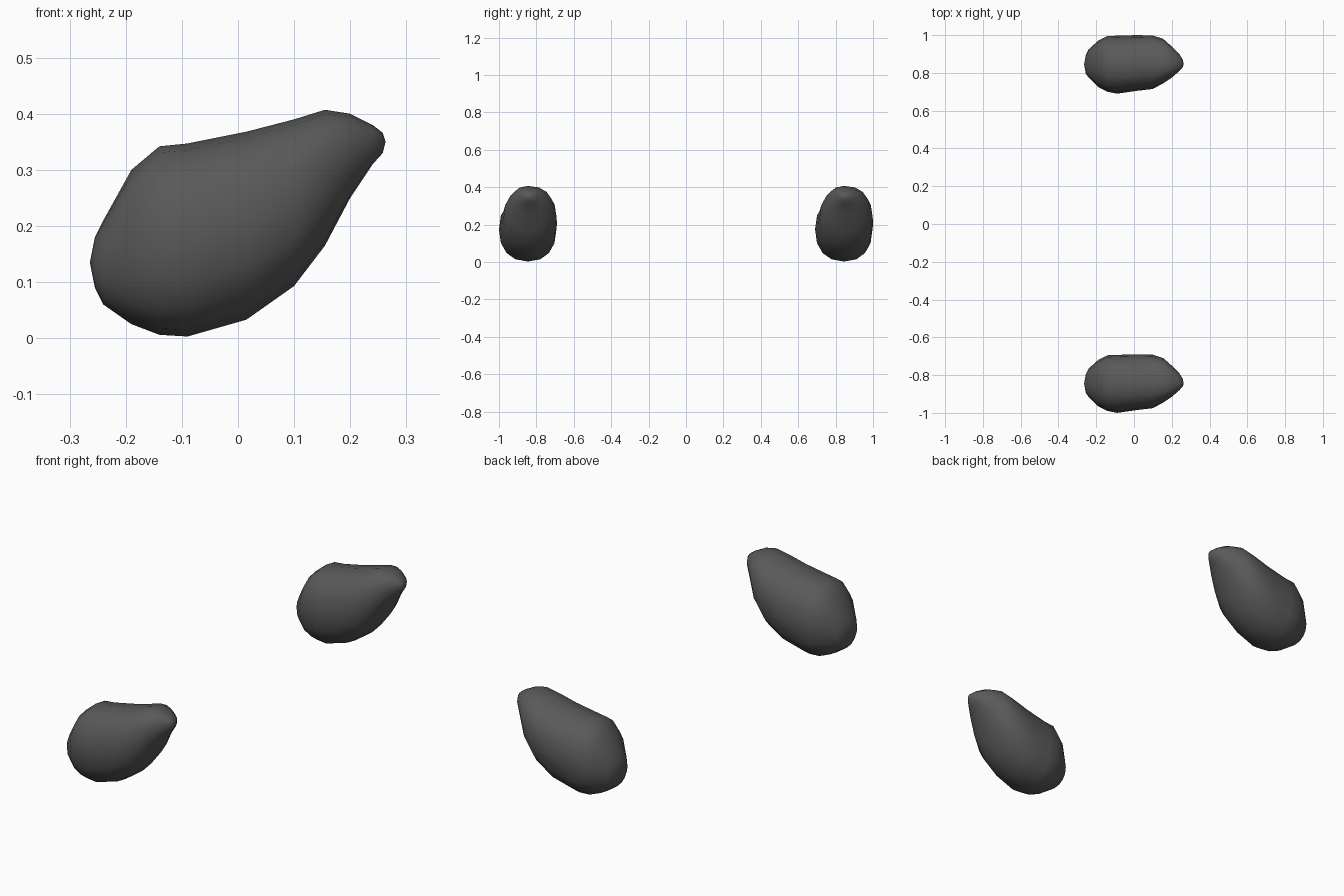
import bpy, bmesh, math

cube = bpy.data.objects.get("Cube")
if cube:
    bpy.data.objects.remove(cube)

# Charcoal stone colour
stone = bpy.data.materials.new("charcoal_stone")
colour = (0.1, 0.1, 0.1, 1)
stone.diffuse_color = colour
stone.use_nodes = True
bsdf = stone.node_tree.nodes["Principled BSDF"]
bsdf.inputs["Base Color"].default_value = colour
bsdf.inputs["Roughness"].default_value = 0.8

# Cross-sections along the stone: x, bottom, top, front depth, back depth
SECTIONS = [
    (-0.255, 0.09, 0.18, -0.05, 0.05),
    (-0.24, 0.06, 0.21, -0.07, 0.08),
    (-0.19, 0.025, 0.30, -0.12, 0.125),
    (-0.14, 0.006, 0.342, -0.145, 0.15),
    (-0.09, 0.003, 0.347, -0.155, 0.152),
    (0.015, 0.033, 0.368, -0.14, 0.155),
    (0.10, 0.093, 0.39, -0.13, 0.153),
    (0.155, 0.165, 0.407, -0.10, 0.135),
    (0.20, 0.25, 0.40, -0.07, 0.095),
    (0.24, 0.31, 0.38, -0.035, 0.055),
    (0.258, 0.33, 0.366, -0.015, 0.025),
]
SIDES = 16


def rounded(v, power=0.88):
    return math.copysign(abs(v) ** power, v)


def make_stone(name, y):
    bm = bmesh.new()
    rings = []
    for x, low, high, front, back in SECTIONS:
        ring = []
        for i in range(SIDES):
            a = math.tau * i / SIDES
            c, s = rounded(math.cos(a)), rounded(math.sin(a))
            depth = c * (back if c > 0 else -front)
            height = (low + high) / 2 + s * (high - low) / 2
            ring.append(bm.verts.new((x, y + depth, height)))
        rings.append(ring)
    # Skin between neighbouring sections
    for r, q in zip(rings, rings[1:]):
        for i in range(SIDES):
            j = (i + 1) % SIDES
            bm.faces.new((r[i], r[j], q[j], q[i]))
    # Blunt end caps
    for ring, tip in ((rings[0], (-0.264, y, 0.135)), (rings[-1], (0.263, y, 0.35))):
        centre = bm.verts.new(tip)
        for i in range(SIDES):
            bm.faces.new((ring[i], ring[(i + 1) % SIDES], centre))
    bmesh.ops.recalc_face_normals(bm, faces=bm.faces)
    for f in bm.faces:
        f.smooth = True
    mesh = bpy.data.meshes.new(name)
    bm.to_mesh(mesh)
    bm.free()
    mesh.materials.append(stone)
    obj = bpy.data.objects.new(name, mesh)
    bpy.context.collection.objects.link(obj)


# Two matching stones, one at the front and one at the back
make_stone("front_stone", -0.845)
make_stone("back_stone", 0.845)
